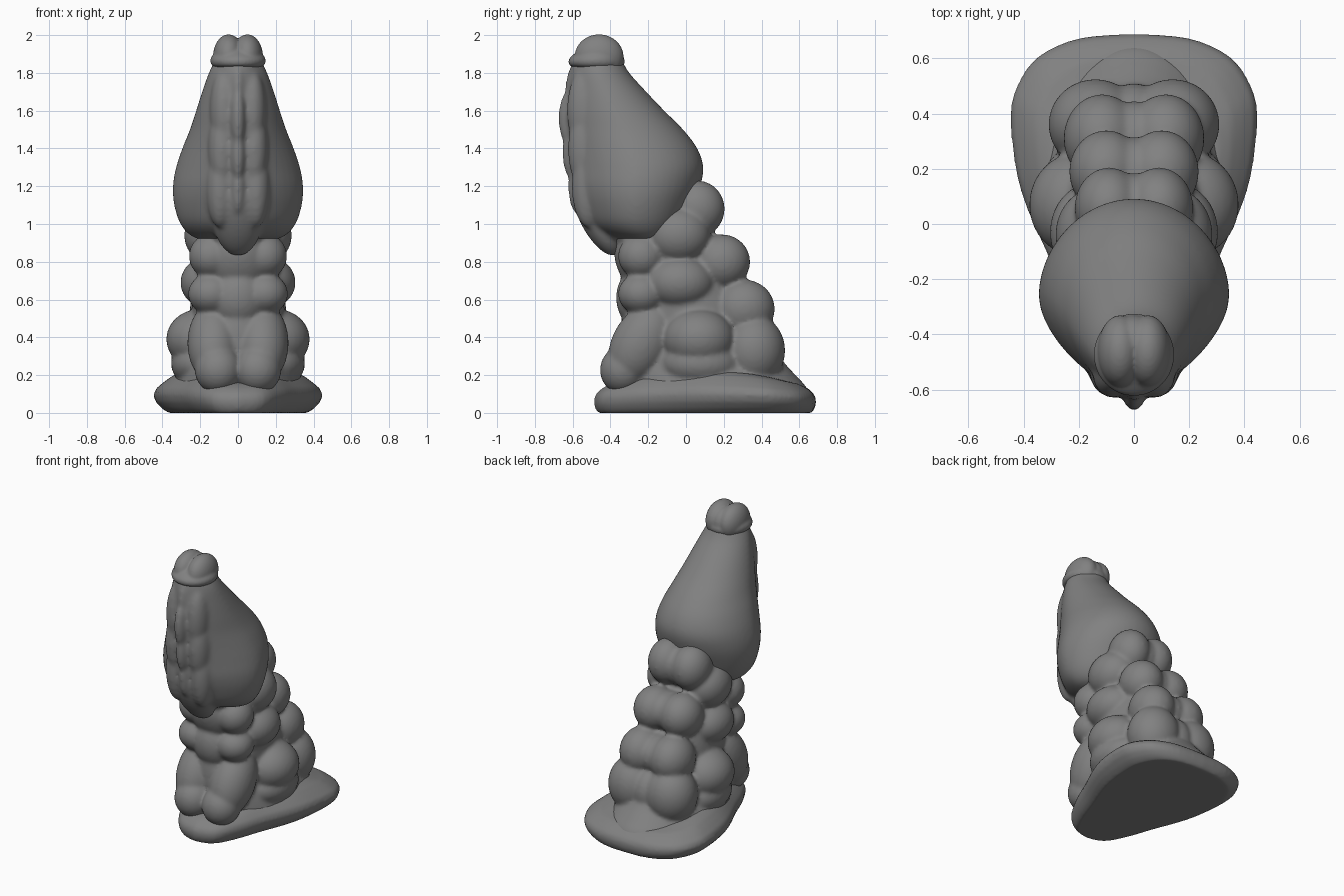
import bpy, bmesh, math
from mathutils import Matrix

if "Cube" in bpy.data.objects:
    bpy.data.objects.remove(bpy.data.objects["Cube"])

clay = bpy.data.materials.new("matte grey")
clay.diffuse_color = (0.22, 0.22, 0.22, 1)
clay.use_nodes = True
clay.node_tree.nodes["Principled BSDF"].inputs["Base Color"].default_value = clay.diffuse_color


def spline(rows, steps=5):
    """Catmull-Rom through rows of numbers, for smooth lofts."""
    out = []
    for i in range(len(rows) - 1):
        p = [rows[max(0, min(len(rows) - 1, i + k))] for k in (-1, 0, 1, 2)]
        for s in range(steps):
            t = s / steps
            out.append([0.5 * (2 * b + (c - a) * t + (2 * a - 5 * b + 4 * c - d) * t * t
                               + (3 * b - a - 3 * c + d) * t ** 3) for a, b, c, d in zip(*p)])
    return out + [rows[-1]]


def skin(bm, rings):
    """Bridge closed rings of points and cap both ends."""
    loops = [[bm.verts.new(p) for p in r] for r in rings]
    n = len(loops[0])
    for a, b in zip(loops, loops[1:]):
        for i in range(n):
            bm.faces.new((a[i], a[(i + 1) % n], b[(i + 1) % n], b[i]))
    bm.faces.new(loops[0][::-1])
    bm.faces.new(loops[-1])


def loft(bm, rows, n=48, taper=0.0):
    """Rows: z, front y, back y, half width. Taper narrows the front side."""
    rings = []
    for z, y0, y1, w in spline(rows):
        ring = []
        for i in range(n):
            a = 2 * math.pi * i / n
            c, s = math.cos(a), math.sin(a)
            ring.append((w * c * (1 - taper * max(0, -s) ** 1.5),
                         (y0 + y1) / 2 + (y1 - y0) / 2 * s, z))
        rings.append(ring)
    skin(bm, rings)


def lobe(bm, x, y, z, rx, ry, rz, tilt=0):
    """Ellipsoid, tilted about x in degrees, mirrored across x = 0."""
    for side in ((1, -1) if x else (1,)):
        m = (Matrix.Translation((x * side, y, z)) @ Matrix.Rotation(math.radians(tilt), 4, 'X')
             @ Matrix.Diagonal((rx, ry, rz, 1)))
        bmesh.ops.create_uvsphere(bm, u_segments=32, v_segments=20, radius=1, matrix=m)


def finish(name, bm, voxel=0.012, smooth=4):
    """Fuse the overlapping volumes into one soft skin."""
    bmesh.ops.recalc_face_normals(bm, faces=bm.faces)
    me = bpy.data.meshes.new(name)
    bm.to_mesh(me)
    bm.free()
    me.materials.append(clay)
    ob = bpy.data.objects.new(name, me)
    bpy.context.collection.objects.link(ob)
    r = ob.modifiers.new("fuse", 'REMESH')
    r.mode, r.voxel_size, r.use_smooth_shade = 'VOXEL', voxel, True
    s = ob.modifiers.new("soften", 'SMOOTH')
    s.factor, s.iterations = 0.5, smooth
    for p in me.polygons:
        p.use_smooth = True


# Base: rounded triangular foot, wide at the back, thinner at both ends
bm = bmesh.new()
half = [(0, .688), (.2, .672), (.35, .605), (.43, .49), (.448, .38), (.43, .2), (.39, .06),
        (.31, -.12), (.235, -.3), (.14, -.445), (0, -.488)]
half = spline(half, 4)
outline = half + [(-x, y) for x, y in half[-2:0:-1]]
layers = [(0, .82, .965), (.025, .9, .985), (.06, .97, 1), (.1, 1, 1), (.135, .97, .98),
          (.17, .88, .93), (.2, .79, .86), (.225, .66, .72)]
skin(bm, [[(x * sx, .1 + (y - .1) * sy, z * (1 - .7 * (y - .1) ** 2)) for x, y in outline]
          for z, sx, sy in layers])
finish("base", bm, smooth=6)

# Shaft: leaning core with stacked paired lobes
bm = bmesh.new()
loft(bm, [(.08, -.36, .66, .34), (.14, -.35, .635, .34), (.2, -.34, .58, .32), (.28, -.34, .51, .28),
          (.45, -.31, .39, .25), (.6, -.32, .32, .24), (.8, -.32, .2, .22), (.95, -.42, .1, .22),
          (1.1, -.45, .05, .2), (1.25, -.4, -.08, .16)], taper=.2)
for args in [
    # back rows, each a pair with a shallow middle bridge
    (.09, .06, 1.08, .125, .145, .15), (0, .05, 1.07, .12, .135, .13),
    (.1, .19, .8, .135, .15, .145), (0, .17, .8, .12, .145, .125),
    (.115, .31, .55, .14, .16, .155), (0, .29, .55, .12, .155, .13),
    (.14, .36, .33, .17, .165, .19), (0, .35, .32, .13, .16, .17),
    # side rows
    (.14, -.04, .94, .145, .17, .15), (.15, -.03, .69, .155, .18, .14),
    (.2, .07, .39, .18, .19, .16), (.19, .08, .26, .165, .21, .13),
    # front corner lobes
    (.14, -.235, .83, .12, .125, .12), (.14, -.235, .63, .125, .125, .11),
    # slanted front toes
    (.128, -.235, .37, .14, .155, .23, -30), (.105, -.33, .23, .125, .125, .13, -20),
    # front belly plates
    (0, -.25, .61, .15, .12, .16), (0, -.27, .8, .16, .1, .17, 20), (0, -.25, .38, .15, .1, .25),
]:
    lobe(bm, *args)
finish("ribbed_shaft", bm, smooth=8)

# Head: swollen teardrop narrowing upward
bm = bmesh.new()
loft(bm, [(.905, -.3, -.12, .15), (.935, -.42, -.06, .245), (1.0, -.515, -.01, .305),
          (1.1, -.565, .035, .338), (1.2, -.595, .075, .345), (1.3, -.605, .092, .328),
          (1.4, -.615, .06, .295), (1.5, -.625, -.015, .255), (1.6, -.63, -.115, .222),
          (1.7, -.625, -.21, .19), (1.8, -.615, -.3, .155), (1.87, -.6, -.34, .12)], taper=.22)
# narrow front ridge, soft flanking swells and lower tongue
for z, y in ((1.7, -.585), (1.56, -.62), (1.38, -.6), (1.2, -.57)):
    lobe(bm, 0, y, z, .04, .055, .15)
for z, y in ((1.6, -.54), (1.4, -.535), (1.2, -.515)):
    lobe(bm, .075 + (1.6 - z) * .05, y, z, .075, .09, .22)
lobe(bm, 0, -.47, 1.03, .13, .09, .22, 28)
finish("head", bm, smooth=12)

# Tip: collar with a cleft pair of rounded caps
bm = bmesh.new()
loft(bm, [(1.825, -.58, -.36, .11), (1.84, -.615, -.33, .138), (1.865, -.622, -.325, .146),
          (1.89, -.605, -.335, .137), (1.925, -.56, -.36, .105)])
lobe(bm, .05, -.46, 1.885, .082, .13, .119)
lobe(bm, 0, -.43, 1.88, .09, .1, .105)
finish("cleft_tip", bm, 0.008, 4)
